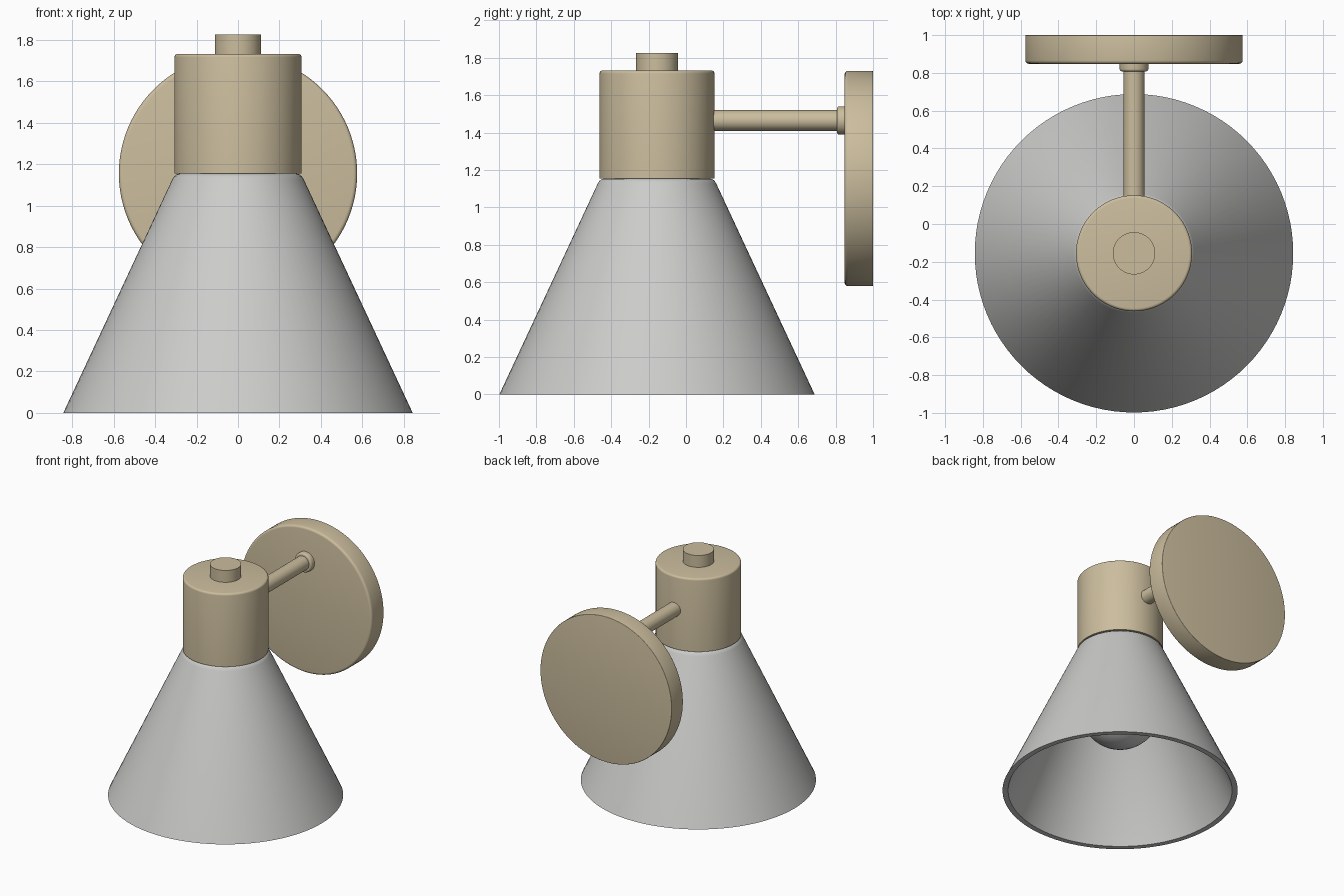
import bpy, bmesh, math
from mathutils import Matrix, Vector

if "Cube" in bpy.data.objects:
    bpy.data.objects.remove(bpy.data.objects["Cube"])

AXIS_Y = -0.155   # vertical axis of the shade
ARM_Z = 1.465     # height of the wall arm


def material(name, rgb):
    m = bpy.data.materials.new(name)
    m.diffuse_color = (*rgb, 1)
    m.use_nodes = True
    m.node_tree.nodes["Principled BSDF"].inputs["Base Color"].default_value = m.diffuse_color
    return m


brass = material("satin brass", (0.60, 0.51, 0.34))
grey = material("light grey", (0.60, 0.60, 0.59))


def lathe(name, profile, mat, origin, along_y=False, closed=False, steps=96):
    """Revolve (radius, height) points about z, or about y when along_y."""
    bm = bmesh.new()
    rings = []
    for r, h in profile:
        if r == 0:
            rings.append([bm.verts.new((0, 0, h))] * steps)
        else:
            rings.append([bm.verts.new((r * math.cos(2 * math.pi * i / steps),
                                        r * math.sin(2 * math.pi * i / steps), h))
                          for i in range(steps)])
    pairs = list(zip(rings, rings[1:]))
    if closed:
        pairs.append((rings[-1], rings[0]))
    for a, b in pairs:
        for i in range(steps):
            j = (i + 1) % steps
            bm.faces.new(list(dict.fromkeys((a[i], a[j], b[j], b[i]))))
    if along_y:
        bm.transform(Matrix.Rotation(-math.pi / 2, 4, 'X'))
    bm.transform(Matrix.Translation(Vector(origin)))
    bmesh.ops.recalc_face_normals(bm, faces=bm.faces)
    me = bpy.data.meshes.new(name)
    bm.to_mesh(me)
    bm.free()
    me.materials.append(mat)
    ob = bpy.data.objects.new(name, me)
    bpy.context.collection.objects.link(ob)
    bpy.ops.object.select_all(action='DESELECT')
    ob.select_set(True)
    bpy.context.view_layer.objects.active = ob
    bpy.ops.object.shade_smooth_by_angle(angle=math.radians(32))
    return ob


def rod(r, h0, h1, b0=0.0, b1=0.0):
    """Solid cylinder profile with rounded ends of radius b0 and b1."""
    pts = [(0, h0)]
    for h, b, s in ((h0, b0, 1), (h1, b1, -1)):
        arc = [(r, h)] if b == 0 else [
            (r - b + b * math.sin(t), h + s * b * (1 - math.cos(t)))
            for t in (k * math.pi / 8 for k in range(5))]
        pts += arc if s == 1 else arc[::-1]
    return pts + [(0, h1)]


centre = (0, AXIS_Y, 0)

# Hollow conical shade with a rounded shoulder and a closed top
lathe("shade", [(0, 1.155), (0.28, 1.155), (0.296, 1.151), (0.308, 1.142),
                (0.318, 1.125), (0.843, 0), (0.803, 0), (0.29, 1.10),
                (0.27, 1.115), (0, 1.115)], grey, centre)

# Socket housing and the knob on top
lathe("socket_housing", rod(0.307, 1.155, 1.732, 0.0, 0.016), brass, centre)
lathe("top_knob", rod(0.112, 1.72, 1.826), brass, centre)

# Round bulb with a neck rising to the closed top
BULB_R, BULB_Z = 0.29, 0.67
bulb = [(0, BULB_Z - BULB_R)]
for k in range(1, 19):
    a = -math.pi / 2 + math.radians(145) * k / 18
    bulb.append((BULB_R * math.cos(a), BULB_Z + BULB_R * math.sin(a)))
bulb += [(0.14, 0.96), (0.13, 1.02), (0.13, 1.115), (0, 1.115)]
lathe("bulb", bulb, grey, centre)

# Wall arm, its collar and the wall plate
arm_axis = (0, 0, ARM_Z)
lathe("wall_arm", rod(0.055, 0.10, 0.86), brass, arm_axis, True, steps=48)
lathe("arm_collar", rod(0.076, 0.808, 0.86, 0.012), brass, arm_axis, True, steps=48)
lathe("wall_plate", rod(0.575, 0.848, 1.0, 0.018, 0.004), brass, (0, 0, 1.155), True)
